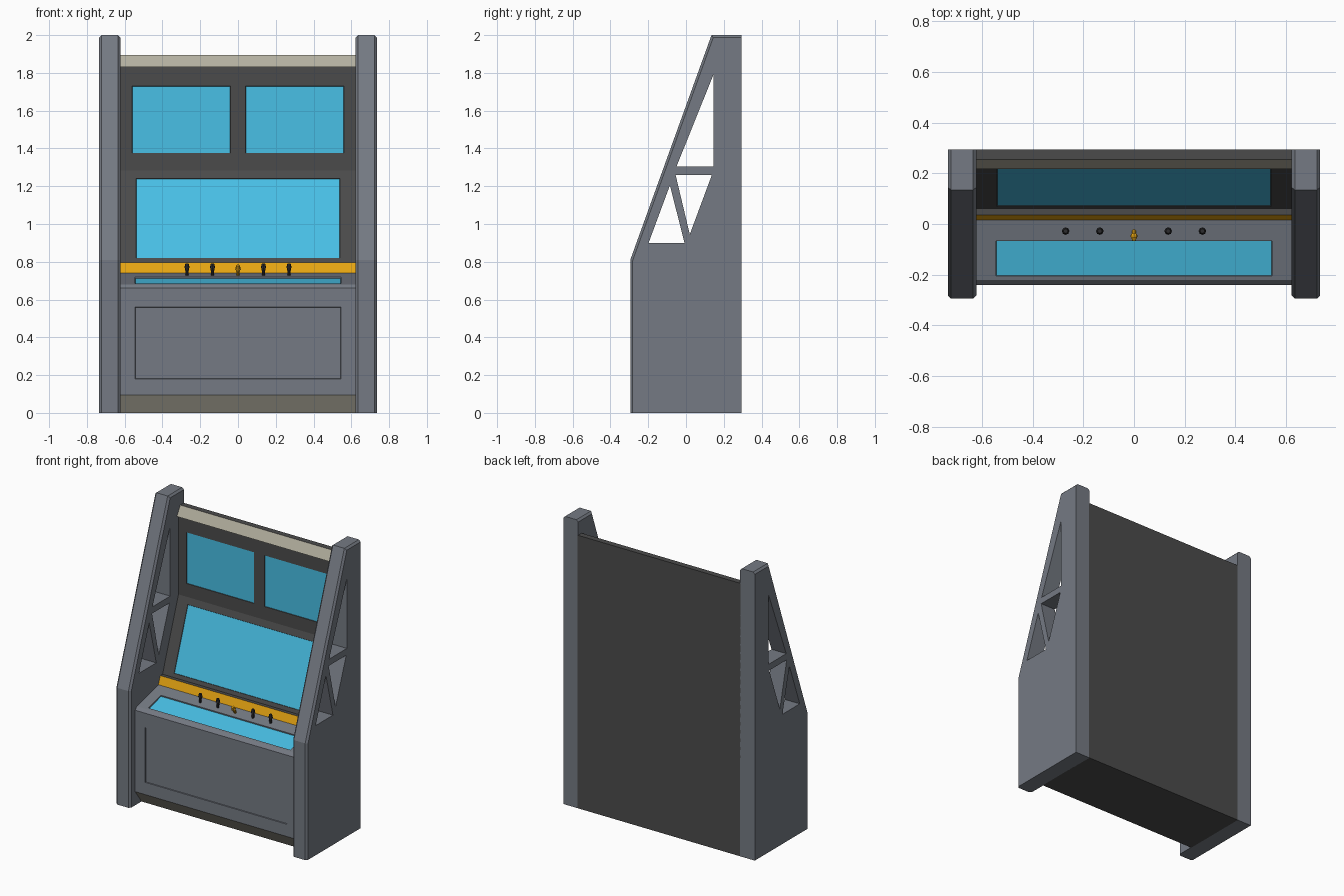
import bpy, bmesh
from mathutils import Vector

old = bpy.data.objects.get("Cube")
if old:
    bpy.data.objects.remove(old)


def material(name, hex_code):
    """Flat colour from an sRGB hex string, stored as linear values."""
    srgb = [int(hex_code[i:i + 2], 16) / 255 for i in (0, 2, 4)]
    lin = [c / 12.92 if c < 0.04 else ((c + 0.055) / 1.055) ** 2.4 for c in srgb]
    m = bpy.data.materials.new(name)
    m.use_nodes = True
    m.diffuse_color = (*lin, 1)
    m.node_tree.nodes["Principled BSDF"].inputs["Base Color"].default_value = (*lin, 1)
    return m


GREY = material("steel grey", "757a83")
CHARCOAL = material("charcoal", "4b4b4b")
TAN = material("warm tan", "b3af9f")
AMBER = material("amber", "e6a512")
CYAN = material("screen cyan", "48c0e6")
BLACK = material("near black", "2c2c2e")
PALETTE = [GREY, CHARCOAL, TAN, AMBER, CYAN, BLACK]


def finish(bm, name, mats):
    bmesh.ops.recalc_face_normals(bm, faces=bm.faces)
    mesh = bpy.data.meshes.new(name)
    bm.to_mesh(mesh)
    bm.free()
    for m in mats:
        mesh.materials.append(m)
    ob = bpy.data.objects.new(name, mesh)
    bpy.context.collection.objects.link(ob)
    return ob


def prism(bm, profile, x0, x1):
    """Extrude a (y, z) outline along x; returns the faces, one per outline side."""
    a = [bm.verts.new((x0, y, z)) for y, z in profile]
    b = [bm.verts.new((x1, y, z)) for y, z in profile]
    n = len(profile)
    bm.faces.new(a)
    bm.faces.new(b[::-1])
    return [bm.faces.new((a[i], b[i], b[(i + 1) % n], a[(i + 1) % n])) for i in range(n)]


def recess(bm, face, x0, x1, z0, z1, depth, mat):
    """Sink a rectangle into a body face, given its x range and height range."""
    corners = [v.co.copy() for v in face.verts]
    low = min(corners, key=lambda c: c.z)
    high = max(corners, key=lambda c: c.z)
    mid = face.calc_center_median()
    bmesh.ops.inset_individual(bm, faces=[face], thickness=0.01)
    for v in face.verts:
        z = z0 if v.co.z < mid.z else z1
        t = (z - low.z) / (high.z - low.z)
        v.co = (x0 if v.co.x < mid.x else x1, low.y + t * (high.y - low.y), z)
    face.normal_update()
    bmesh.ops.inset_individual(bm, faces=[face], thickness=0.002, depth=-depth)
    face.material_index = PALETTE.index(mat)


# Cabinet body: one side outline, each strip with its own colour
HALF = 0.625
strips = [  # start point (y, z) and colour of the strip that follows it
    (0.295, 0, CHARCOAL), (-0.17, 0, TAN), (-0.24, 0.095, GREY),
    (-0.24, 0.66, GREY), (-0.222, 0.68, GREY), (0.015, 0.74, AMBER),
    (0.036, 0.795, CHARCOAL), (0.061, 0.795, CHARCOAL), (0.235, 1.283, CHARCOAL),
    (0.235, 1.83, CHARCOAL), (0.218, 1.83, TAN), (0.255, 1.895, CHARCOAL),
    (0.295, 1.895, CHARCOAL),
]
bm = bmesh.new()
faces = prism(bm, [s[:2] for s in strips], -HALF, HALF)
for f in bm.faces:
    f.material_index = PALETTE.index(CHARCOAL)
for f, s in zip(faces, strips):
    f.material_index = PALETTE.index(s[2])
bmesh.ops.recalc_face_normals(bm, faces=bm.faces)
front, deck, slope, wall = faces[2], faces[4], faces[7], faces[8]

# Front panel, deck glass and main screen
recess(bm, front, -0.545, 0.545, 0.18, 0.56, 0.006, GREY)
recess(bm, deck, -0.545, 0.545, 0.684, 0.719, 0.008, CYAN)
recess(bm, slope, -0.54, 0.54, 0.82, 1.24, 0.003, CYAN)

# Upper wall split in two, one window in each half
halves = bmesh.ops.bisect_plane(
    bm, geom=[wall, *wall.edges, *wall.verts],
    plane_co=(0, 0, 0), plane_no=(1, 0, 0))["geom"]
for f in [g for g in halves if isinstance(g, bmesh.types.BMFace)]:
    x0, x1 = (0.04, 0.56) if f.calc_center_median().x > 0 else (-0.56, -0.04)
    recess(bm, f, x0, x1, 1.375, 1.73, 0.003, CYAN)
finish(bm, "cabinet_body", PALETTE)

# Cutter for the triangular openings in the side panels
bm = bmesh.new()
for tri in ([(0.145, 1.79), (0.145, 1.305), (-0.05, 1.305)],
            [(-0.055, 1.26), (0.137, 1.26), (0.02, 0.945)],
            [(-0.085, 1.205), (-0.008, 0.9), (-0.198, 0.9)]):
    prism(bm, tri, -1, 1)
cutter = finish(bm, "opening_cutter", [GREY])
cutter.hide_render = True
cutter.hide_set(True)

# Side panels with chamfered front and top edges
outline = [(0.295, 0), (-0.295, 0), (-0.295, 0.81), (0.135, 2), (0.295, 2)]
for side, name in ((1, "left_side_panel"), (-1, "right_side_panel")):
    bm = bmesh.new()
    sides = prism(bm, outline, side * 0.622, side * 0.735)
    rims = [e for f in sides[1:4] for e in f.edges
            if abs(e.verts[0].co.x - e.verts[1].co.x) < 0.01]
    bmesh.ops.bevel(bm, geom=rims, offset=0.013, segments=1, affect='EDGES')
    panel = finish(bm, name, [GREY])
    cut = panel.modifiers.new("openings", 'BOOLEAN')
    cut.object = cutter
    cut.operation = 'DIFFERENCE'
    cut.solver = 'EXACT'
    bpy.context.view_layer.objects.active = panel
    with bpy.context.temp_override(object=panel, active_object=panel):
        bpy.ops.object.modifier_apply(modifier=cut.name)


def stick(name, x, lean, mat):
    """Small lever on the deck: tapered stem with a wider grip."""
    bm = bmesh.new()
    base = Vector((x, -0.028, 0.728))
    axis = Vector((0, -lean, 1)).normalized()
    turn = Vector((0, 0, 1)).rotation_difference(axis).to_matrix().to_4x4()
    for r0, r1, z0, z1 in ((0.008, 0.010, 0, 0.04), (0.015, 0.009, 0.038, 0.062)):
        made = bmesh.ops.create_cone(bm, cap_ends=True, segments=8, radius1=r0,
                                     radius2=r1, depth=z1 - z0)["verts"]
        bmesh.ops.translate(bm, verts=made, vec=(0, 0, (z0 + z1) / 2))
    bmesh.ops.transform(bm, matrix=turn, verts=bm.verts)
    bmesh.ops.translate(bm, verts=bm.verts, vec=base)
    finish(bm, name, [mat])


# Row of control levers, the middle one leaning forward
for i, x in enumerate((-0.27, -0.135, 0.135, 0.27)):
    stick(f"control_lever_{i + 1}", x, 0, BLACK)
stick("middle_lever", 0, 0.6, AMBER)
